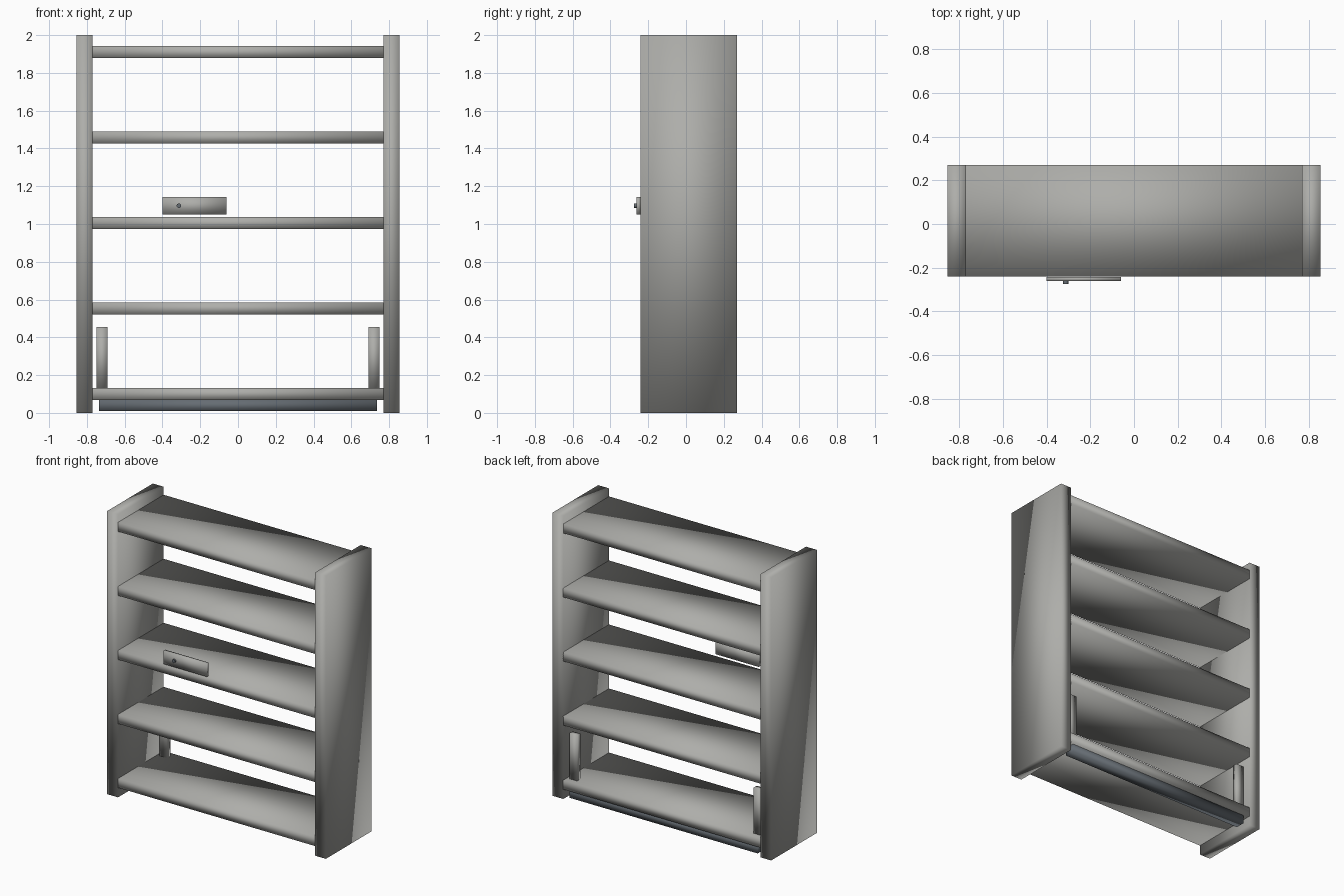
import bpy
import math

if "Cube" in bpy.data.objects:
    bpy.data.objects.remove(bpy.data.objects["Cube"], do_unlink=True)


def material(name, rgb):
    mat = bpy.data.materials.new(name)
    mat.use_nodes = True
    mat.diffuse_color = (*rgb, 1)
    mat.node_tree.nodes["Principled BSDF"].inputs["Base Color"].default_value = (*rgb, 1)
    return mat


grey = material("warm grey", (0.42, 0.42, 0.40))
dark = material("dark slate", (0.13, 0.15, 0.17))


def finish(obj, name, mat):
    obj.name = name
    obj.data.materials.append(mat)
    for poly in obj.data.polygons:
        poly.use_smooth = True
    return obj


def box(name, x, y, z, mat=grey):
    """Soft-shaded box from (low, high) limits on each axis."""
    bpy.ops.mesh.primitive_cube_add(size=1)
    obj = bpy.context.object
    for v in obj.data.vertices:
        v.co = [lim[0] if c < 0 else lim[1] for c, lim in zip(v.co, (x, y, z))]
    return finish(obj, name, mat)


DEPTH = (-0.24, 0.27)

# Side panels and rear uprights, mirrored left and right
for side, sx in (("left", 1), ("right", -1)):
    box(f"{side}_side_panel", sorted((sx * 0.77, sx * 0.855)), DEPTH, (0, 2))
    box(f"{side}_rear_upright", sorted((sx * 0.69, sx * 0.75)), (0.195, 0.23), (0.13, 0.455))

# Five evenly spaced shelves
for i in range(5):
    z = 0.068 + i * 0.4525
    box(f"shelf_{i + 1}", (-0.772, 0.772), DEPTH, (z, z + 0.065))

# Dark bar under the back of the lowest shelf
box("rear_base_bar", (-0.735, 0.735), (0.18, 0.25), (0.01, 0.068), dark)

# Front plate with a small round knob
box("front_plate", (-0.4, -0.06), (-0.262, -0.242), (1.05, 1.143))
bpy.ops.mesh.primitive_cylinder_add(vertices=16, radius=0.012, depth=0.014,
                                    location=(-0.313, -0.267, 1.097),
                                    rotation=(math.radians(90), 0, 0))
finish(bpy.context.object, "plate_knob", dark)
bpy.ops.object.shade_smooth_by_angle()
